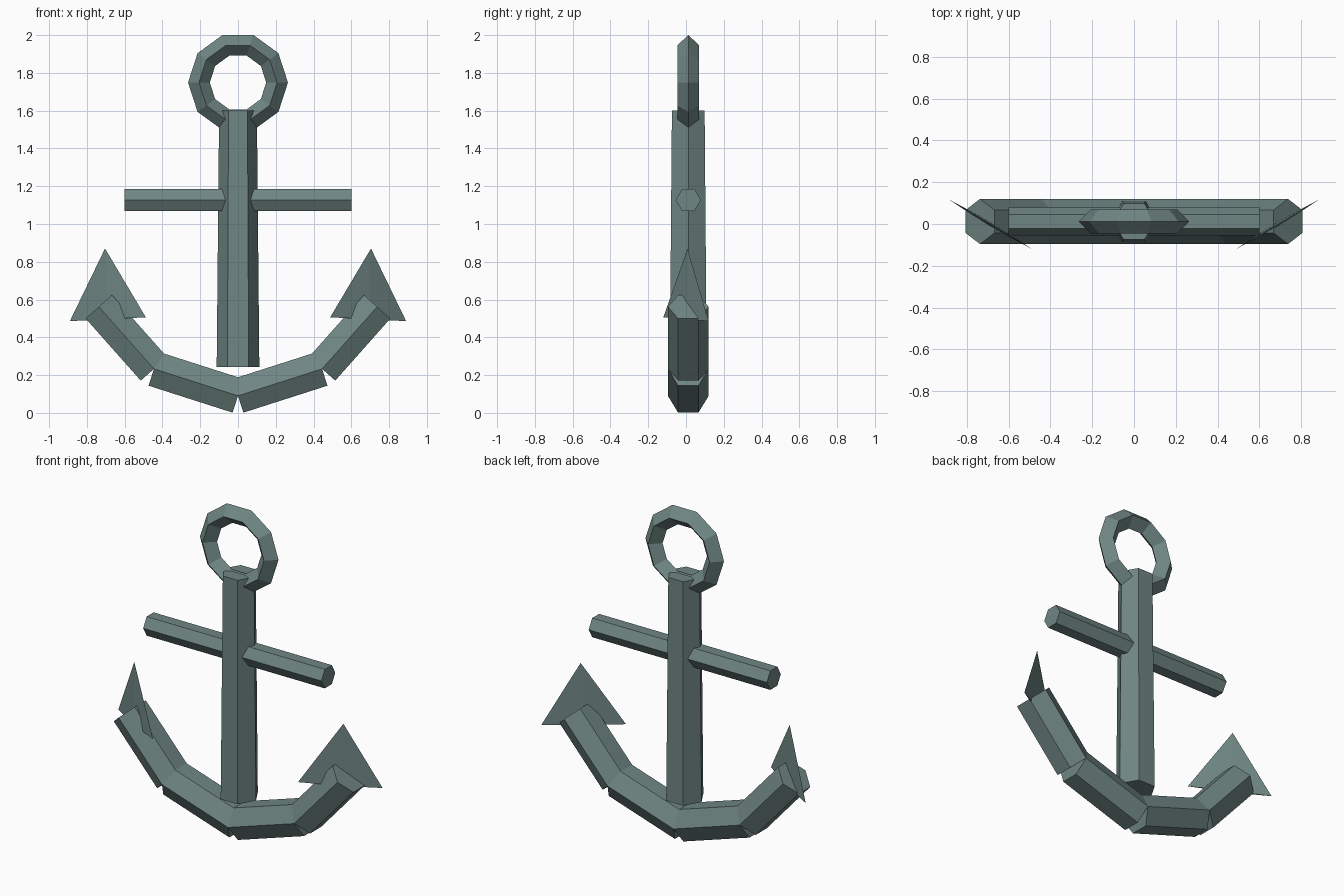
import bpy, bmesh, math
from mathutils import Vector

if "Cube" in bpy.data.objects:
    bpy.data.objects.remove(bpy.data.objects["Cube"])

YC = 0.012  # depth centre of the anchor body

iron = bpy.data.materials.new("weathered grey green iron")
iron.diffuse_color = (0.16, 0.24, 0.23, 1)
iron.use_nodes = True
iron.node_tree.nodes["Principled BSDF"].inputs["Base Color"].default_value = iron.diffuse_color


def finish(name, bm):
    bmesh.ops.recalc_face_normals(bm, faces=bm.faces)
    me = bpy.data.meshes.new(name)
    bm.to_mesh(me)
    bm.free()
    me.materials.append(iron)
    ob = bpy.data.objects.new(name, me)
    bpy.context.collection.objects.link(ob)
    return ob


def hex_bar(name, a, b, ra, rb, u):
    """Six-sided bar from a to b with a corner pointing along u."""
    a, b, u = Vector(a), Vector(b), Vector(u)
    v = (b - a).normalized().cross(u)
    bm = bmesh.new()
    rings = []
    for p, r in ((a, ra), (b, rb)):
        rings.append([bm.verts.new(p + r * (u * math.cos(k * math.pi / 3) + v * math.sin(k * math.pi / 3)))
                      for k in range(6)])
    for k in range(6):
        j = (k + 1) % 6
        bm.faces.new((rings[0][k], rings[0][j], rings[1][j], rings[1][k]))
    bm.faces.new(rings[0])
    bm.faces.new(rings[1])
    return finish(name, bm)


# Tapered shank and cross stock
hex_bar("shank", (0, YC, 0.243), (0, YC, 1.6), 0.113, 0.1, (1, 0, 0))
hex_bar("stock", (-0.6, YC, 1.127), (0.6, YC, 1.127), 0.067, 0.067, (0, 1, 0))

# Ring: ten segments with a diamond section
bm = bmesh.new()
N, R, r = 10, 0.207, 0.0575
grid = []
for i in range(N):
    t = 2 * math.pi * i / N
    grid.append([bm.verts.new(((R + dr) * math.cos(t), YC + dy, 1.749 + (R + dr) * math.sin(t)))
                 for dr, dy in ((r, 0), (0, r), (-r, 0), (0, -r))])
for i in range(N):
    p, q = grid[i], grid[(i + 1) % N]
    for k in range(4):
        j = (k + 1) % 4
        bm.faces.new((p[k], q[k], q[j], p[j]))
finish("ring", bm)

# Curved arms in two straight bars per side, each ending in a thin fluke
for s, side in ((-1, "left"), (1, "right")):
    path = [(0, YC, 0.0905), (s * 0.445, YC, 0.233), (s * 0.737, YC, 0.562)]
    for i, part in enumerate(("inner", "outer")):
        hex_bar(f"{side}_{part}_arm", path[i], path[i + 1], 0.108, 0.108, (0, 1, 0))

    bm = bmesh.new()
    outer, inner = Vector((s * 0.89, 0.12, 0.486)), Vector((s * 0.488, -0.12, 0.506))
    mid = (outer + inner) / 2
    n = (inner - outer).cross(Vector((0, 0, 1))).normalized() * 0.01
    base = [bm.verts.new(p) for p in (outer, mid + n, inner, mid - n)]
    tip = bm.verts.new((s * 0.704, 0.008, 0.87))
    for k in range(4):
        bm.faces.new((base[k], base[(k + 1) % 4], tip))
    bm.faces.new(base)
    finish(f"{side}_fluke", bm)
